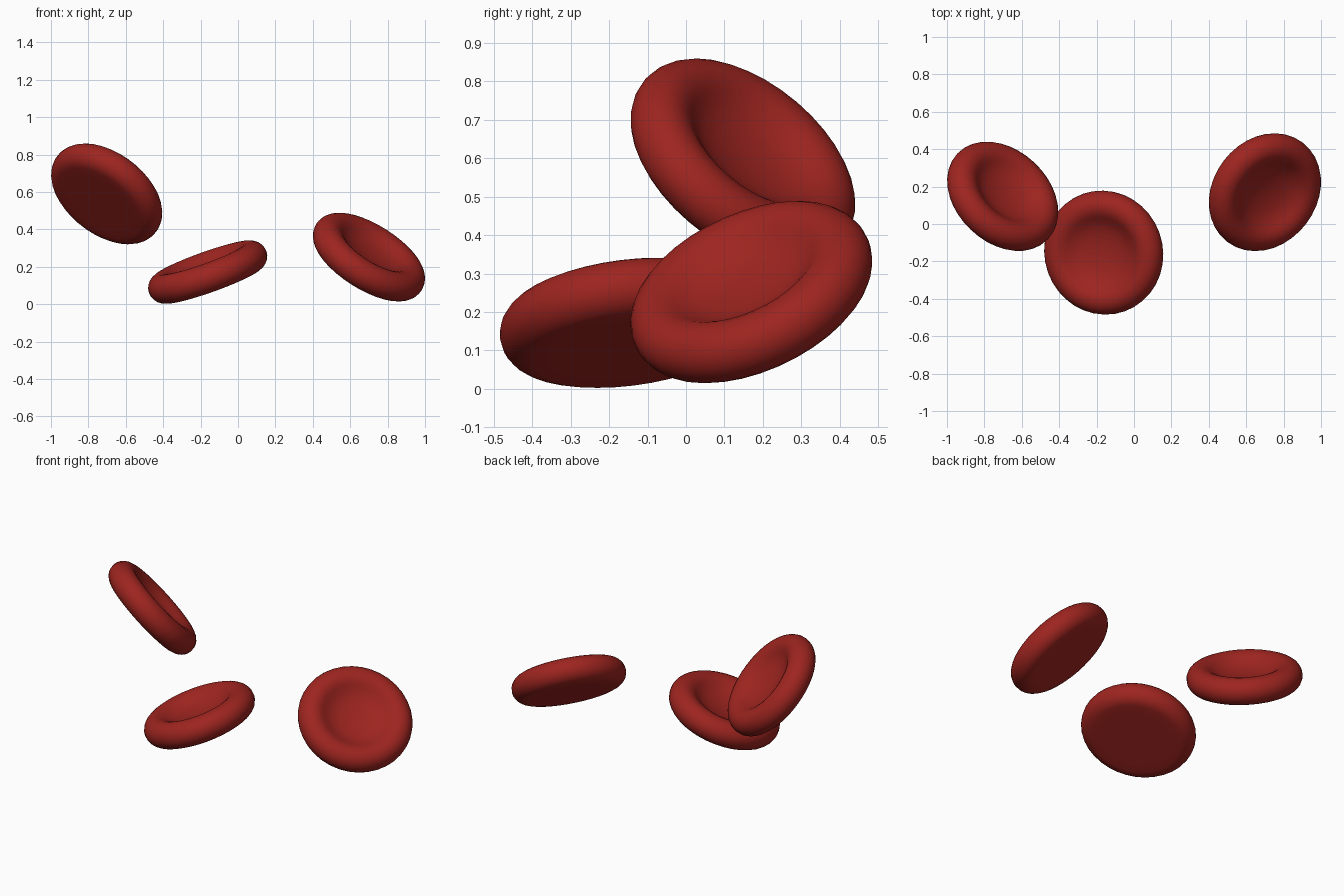
import bpy, bmesh, math
from mathutils import Vector

if "Cube" in bpy.data.objects:
    bpy.data.objects.remove(bpy.data.objects["Cube"])

# shared dark red material
red = bpy.data.materials.new("blood_red")
red.diffuse_color = (0.34, 0.018, 0.014, 1)
red.use_nodes = True
red.node_tree.nodes["Principled BSDF"].inputs["Base Color"].default_value = red.diffuse_color

TUBE = 0.079      # half thickness of the rounded rim
RING = 0.2545     # radius of the rim crest
SEGMENTS = 36

# half cross-section (radius, height): dimple, round rim, flat underside
profile = [(0, 0.004), (0.05, 0.007), (0.10, 0.014), (0.14, 0.025),
           (0.17, 0.040), (0.195, 0.057), (0.212, 0.068), (0.232, 0.076)]
for i in range(13):
    a = math.radians(90 - 15 * i)
    profile.append((RING + TUBE * math.cos(a), TUBE * math.sin(a)))
profile += [(0.20, -TUBE), (0.10, -TUBE), (0, -TUBE)]


def make_cell(name, centre, normal):
    """Spin the profile into a dimpled disc and tilt it."""
    bm = bmesh.new()
    verts = [bm.verts.new((r, 0, z)) for r, z in profile]
    edges = [bm.edges.new(p) for p in zip(verts, verts[1:])]
    bmesh.ops.spin(bm, geom=verts + edges, cent=(0, 0, 0), axis=(0, 0, 1),
                   angle=math.tau, steps=SEGMENTS, use_merge=True)
    bmesh.ops.remove_doubles(bm, verts=bm.verts, dist=1e-5)
    bmesh.ops.recalc_face_normals(bm, faces=bm.faces)
    for f in bm.faces:
        f.smooth = True
    mesh = bpy.data.meshes.new(name)
    bm.to_mesh(mesh)
    bm.free()
    mesh.materials.append(red)
    obj = bpy.data.objects.new(name, mesh)
    bpy.context.collection.objects.link(obj)
    obj.location = centre
    obj.rotation_euler = Vector(normal).to_track_quat('Z', 'Y').to_euler()


# three tilted cells
make_cell("left_blood_cell", (-0.702, 0.148, 0.59), (0.514, 0.545, 0.662))
make_cell("middle_blood_cell", (-0.162, -0.153, 0.172), (-0.335, -0.12, 0.934))
make_cell("right_blood_cell", (0.70, 0.17, 0.252), (0.497, -0.376, 0.784))
